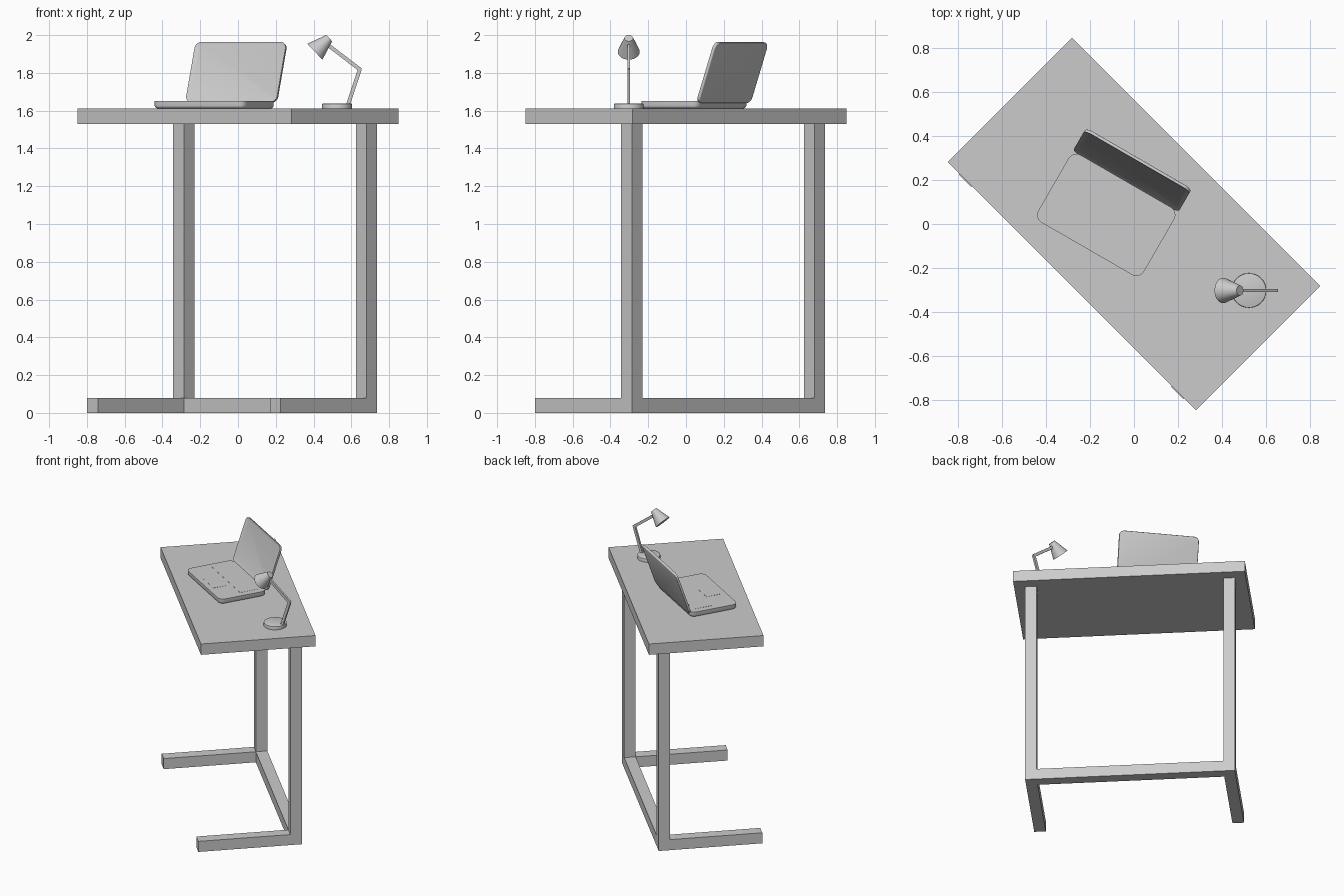
import bpy, bmesh
from math import radians, sin, cos, pi
from mathutils import Matrix, Vector

if "Cube" in bpy.data.objects:
    bpy.data.objects.remove(bpy.data.objects["Cube"])

T, R = Matrix.Translation, Matrix.Rotation
DESK = R(radians(-45), 4, 'Z')      # desk runs diagonally
LAPTOP = R(radians(-30), 4, 'Z')    # laptop is turned on the desk
TOP = 1.612                         # height of the table surface


def finish(name, bm, matrix, smooth=False):
    bmesh.ops.recalc_face_normals(bm, faces=bm.faces)
    me = bpy.data.meshes.new(name)
    bm.to_mesh(me)
    bm.free()
    ob = bpy.data.objects.new(name, me)
    bpy.context.collection.objects.link(ob)
    ob.matrix_world = matrix
    if smooth:
        bpy.ops.object.select_all(action='DESELECT')
        ob.select_set(True)
        bpy.context.view_layer.objects.active = ob
        bpy.ops.object.shade_smooth_by_angle(angle=radians(35))
    return ob


def box(name, lo, hi, matrix):
    lo, hi = Vector(lo), Vector(hi)
    bm = bmesh.new()
    bmesh.ops.create_cube(bm, size=1, matrix=T((lo + hi) / 2) @ Matrix.Diagonal((hi - lo).to_4d()))
    return finish(name, bm, matrix)


def prism(name, points, vector, matrix):
    bm = bmesh.new()
    face = bm.faces.new([bm.verts.new(p) for p in points])
    geom = bmesh.ops.extrude_face_region(bm, geom=[face], use_keep_orig=True)['geom']
    bmesh.ops.translate(bm, vec=vector, verts=[v for v in geom if isinstance(v, bmesh.types.BMVert)])
    return finish(name, bm, matrix)


def cone(name, a, b, r1, r2, bevel=0.0):
    a, b = Vector(a), Vector(b)
    bm = bmesh.new()
    bmesh.ops.create_cone(bm, cap_ends=True, segments=32, radius1=r1, radius2=r2, depth=(b - a).length)
    if bevel:
        rim = [e for e in bm.edges if all(v.co.z > 0 for v in e.verts)]
        bmesh.ops.bevel(bm, geom=rim, offset=bevel, segments=2, profile=0.5, affect='EDGES')
    rot = (b - a).to_track_quat('Z', 'Y').to_matrix().to_4x4()
    return finish(name, bm, T((a + b) / 2) @ rot, True)


def rounded_slab(name, w, y0, y1, z0, z1, r, bevel, matrix, recess=None):
    # rounded rectangle extruded in z, with softened underside and optional recess on top
    bm = bmesh.new()
    verts = []
    corners = ((w / 2 - r, y1 - r), (r - w / 2, y1 - r), (r - w / 2, y0 + r), (w / 2 - r, y0 + r))
    for i, (cx, cy) in enumerate(corners):
        for k in range(7):
            a = (i + k / 6) * pi / 2
            verts.append(bm.verts.new((cx + r * cos(a), cy + r * sin(a), z0)))
    face = bm.faces.new(verts)
    geom = bmesh.ops.extrude_face_region(bm, geom=[face], use_keep_orig=True)['geom']
    bmesh.ops.translate(bm, vec=(0, 0, z1 - z0), verts=[v for v in geom if isinstance(v, bmesh.types.BMVert)])
    bmesh.ops.recalc_face_normals(bm, faces=bm.faces)
    if recess:
        top = [f for f in bm.faces if f.normal.z > 0.9]
        bmesh.ops.inset_region(bm, faces=top, thickness=recess[0])
        bmesh.ops.translate(bm, vec=(0, 0, -recess[1]), verts=top[0].verts)
    if bevel:
        rim = [e for e in bm.edges if all(abs(v.co.z - z0) < 1e-5 for v in e.verts)]
        bmesh.ops.bevel(bm, geom=rim, offset=bevel, segments=3, profile=0.5, affect='EDGES')
    return finish(name, bm, matrix, True)


# Table top
box("table_top", (-0.8, -0.4, 1.53), (0.8, 0.4, TOP), DESK)

# L-shaped side frames (upright plus foot) and the floor bar between them
profile = [(-0.405, 0), (0.318, 0), (0.318, 1.53), (0.238, 1.53), (0.238, 0.08), (-0.405, 0.08)]
for side, u in (("left", -0.724), ("right", 0.644)):
    prism(side + "_leg_frame", [(u, v, z) for v, z in profile], (0.08, 0, 0), DESK)
box("floor_bar", (-0.644, 0.238, 0), (0.644, 0.318, 0.08), DESK)

# Laptop base with key area and touchpad
base = LAPTOP @ T((-0.13, 0, 0))
rounded_slab("laptop_base", 0.556, -0.205, 0.15, TOP, 1.65, 0.04, 0.015, base)
rounded_slab("key_area", 0.46, -0.03, 0.11, 1.648, 1.651, 0.006, 0, base)
rounded_slab("touchpad", 0.17, -0.165, -0.055, 1.648, 1.651, 0.006, 0, base)

# Laptop lid leaning back, screen recessed into it
lid = base @ T((0, 0.147, 1.645)) @ R(radians(71), 4, 'X')
rounded_slab("laptop_lid", 0.556, 0, 0.337, -0.016, 0, 0.035, 0.005, lid, recess=(0.02, 0.005))

# Desk lamp: base, two flat arms, conical shade
LY = -0.303
cone("lamp_base", (0.524, LY, TOP), (0.524, LY, 1.637), 0.079, 0.079, 0.004)


def arm(name, a, b, t=0.02, w=0.015):
    d = Vector((b[0] - a[0], b[1] - a[1])).normalized() * t / 2
    pts = [(a[0] - d.y, a[1] + d.x), (b[0] - d.y, b[1] + d.x), (b[0] + d.y, b[1] - d.x), (a[0] + d.y, a[1] - d.x)]
    prism(name, [(x, LY - w / 2, z) for x, z in pts], (0, w, 0), Matrix())


arm("lamp_lower_arm", (0.582, 1.63), (0.645, 1.818))
arm("lamp_upper_arm", (0.65, 1.815), (0.46, 1.96))
cone("lamp_shade", (0.407, LY, 1.912), (0.483, LY, 1.984), 0.058, 0.023)
